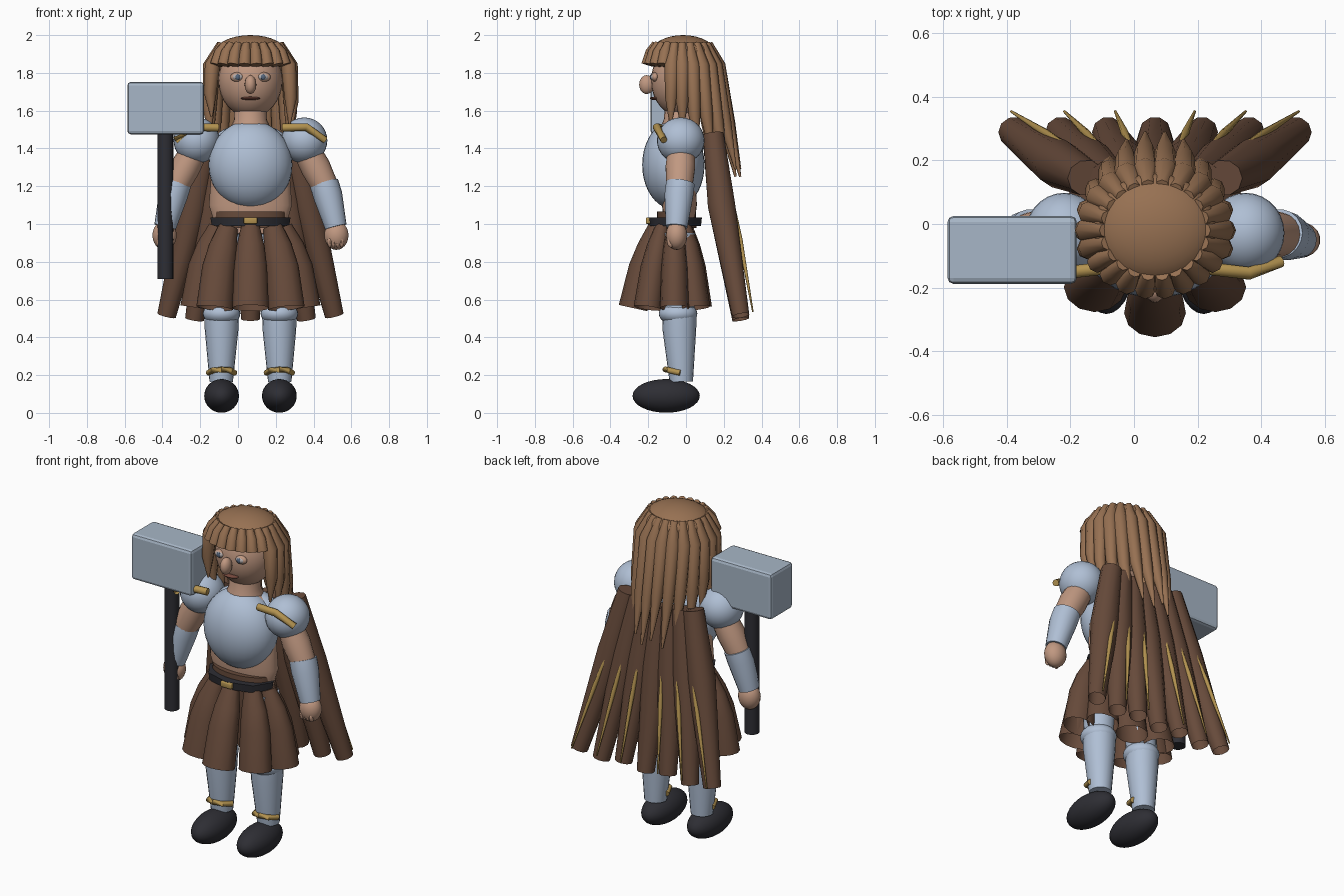
import bpy, bmesh, math
from mathutils import Vector, Matrix

if "Cube" in bpy.data.objects:
    bpy.data.objects.remove(bpy.data.objects["Cube"])

CX = 0.066  # body centre line


def material(name, rgb):
    m = bpy.data.materials.new(name)
    m.diffuse_color = (*rgb, 1)
    m.use_nodes = True
    m.node_tree.nodes["Principled BSDF"].inputs["Base Color"].default_value = m.diffuse_color
    return m


HAIR = material("hair_brown", (0.31, 0.165, 0.085))
CLOTH = material("dark_brown_cloth", (0.135, 0.069, 0.043))
STEEL = material("pale_blue_steel", (0.43, 0.52, 0.66))
HEAD_STEEL = material("grey_steel", (0.39, 0.47, 0.57))
SKIN = material("skin", (0.53, 0.315, 0.22))
GOLD = material("gold", (0.45, 0.29, 0.08))
DARK = material("charcoal", (0.027, 0.027, 0.034))
EYE = material("eye_grey", (0.45, 0.42, 0.42))
IRIS = material("iris_blue", (0.09, 0.13, 0.2))
LIP = material("lip_brown", (0.18, 0.065, 0.045))


def finish(name, bm, mat):
    bmesh.ops.recalc_face_normals(bm, faces=bm.faces)
    me = bpy.data.meshes.new(name)
    bm.to_mesh(me)
    bm.free()
    me.materials.append(mat)
    ob = bpy.data.objects.new(name, me)
    bpy.context.collection.objects.link(ob)
    return ob


def ball(name, loc, size, mat, seg=28, rings=16):
    bm = bmesh.new()
    mx = Matrix.Translation(loc) @ Matrix.Diagonal((*size, 1))
    bmesh.ops.create_uvsphere(bm, u_segments=seg, v_segments=rings, radius=1, matrix=mx)
    return finish(name, bm, mat)


def box(name, lo, hi, mat, bevel=0):
    lo, hi = Vector(lo), Vector(hi)
    bm = bmesh.new()
    mx = Matrix.Translation((lo + hi) / 2) @ Matrix.Diagonal((*(hi - lo), 1))
    bmesh.ops.create_cube(bm, size=1, matrix=mx)
    if bevel:
        bmesh.ops.bevel(bm, geom=bm.edges[:], offset=bevel, segments=2, profile=0.5, affect='EDGES')
    return finish(name, bm, mat)


def tube(name, pts, radii, mat, sides=8, squash=1.0, open_end=False):
    """Tube through points; squash flattens it along the y-ish axis."""
    pts = [Vector(p) for p in pts]
    bm = bmesh.new()
    rings = []
    for i, (p, r) in enumerate(zip(pts, radii)):
        t = (pts[min(i + 1, len(pts) - 1)] - pts[max(i - 1, 0)]).normalized()
        v = t.cross(Vector((1, 0, 0)) if abs(t.x) < 0.8 else Vector((0, 0, 1))).normalized()
        u = v.cross(t).normalized()
        ring = []
        for k in range(sides):
            a = 2 * math.pi * k / sides
            ring.append(bm.verts.new(p + u * r * math.cos(a) + v * r * squash * math.sin(a)))
        rings.append(ring)
    for a, b in zip(rings, rings[1:]):
        for k in range(sides):
            n = (k + 1) % sides
            bm.faces.new((a[k], a[n], b[n], b[k]))
    bm.faces.new(rings[0])
    if not open_end:
        bm.faces.new(rings[-1])
    return finish(name, bm, mat)


# head and face
ball("head", (CX, -0.02, 1.76), (0.17, 0.165, 0.195), SKIN)
ball("nose", (CX, -0.208, 1.738), (0.031, 0.04, 0.05), SKIN, 16, 10)
ball("mouth", (CX, -0.166, 1.665), (0.052, 0.026, 0.009), LIP, 16, 8)
for s in (-1, 1):
    ball("eyelid", (CX + s * 0.068, -0.163, 1.778), (0.039, 0.02, 0.026), SKIN, 16, 10)
    ball("eye", (CX + s * 0.068, -0.166, 1.778), (0.031, 0.022, 0.02), EYE, 16, 10)
    ball("iris", (CX + s * 0.067, -0.184, 1.778), (0.013, 0.007, 0.015), IRIS, 12, 8)
tube("neck", [(CX, -0.03, 1.48), (CX, -0.03, 1.55), (CX, -0.025, 1.63)], (0.12, 0.088, 0.085), SKIN, 20)

# hair: cap, blunt fringe and long pointed locks
ball("hair_cap", (CX, -0.015, 1.9), (0.195, 0.175, 0.1), HAIR)


def around(deg, rx, ry, z):
    a = math.radians(deg)
    return (CX + rx * math.sin(a), -0.02 - ry * math.cos(a), z)


COUNT = 22
for i in range(COUNT):
    deg = (i + 0.5) * 360 / COUNT
    off = min(deg, 360 - deg)
    root = around(deg, 0.155, 0.14, 1.955)
    if off < 62:
        tube("fringe_lock", [root, around(deg, 0.19, 0.165, 1.91), around(deg, 0.215, 0.185, 1.842)],
             (0.021, 0.031, 0.034), HAIR, 8)
    else:
        back = min(1, max(0, (off - 60) / 75))
        end = 1.59 - 0.34 * back + 0.04 * (i % 2)
        mid = 1.84 * 0.45 + end * 0.55
        tube("long_lock", [root, around(deg, 0.21, 0.19, 1.84),
                           around(deg, 0.222, 0.195 + 0.055 * back, mid),
                           around(deg, 0.215, 0.2 + 0.11 * back, end)],
             (0.022, 0.041, 0.033, 0.006), HAIR, 8)

# torso, breastplate and belt
tube("torso", [(CX, -0.035, z) for z in (0.95, 1.05, 1.1, 1.3, 1.45, 1.52)],
     (0.18, 0.205, 0.22, 0.205, 0.19, 0.1), SKIN, 28, 0.42)
ball("breastplate", (CX, -0.067, 1.313), (0.222, 0.165, 0.234), STEEL, 32, 20)
ball("upper_back", (CX, 0.0, 1.43), (0.2, 0.1, 0.1), STEEL)
tube("waistband", [(CX, -0.05, 0.98), (CX, -0.05, 1.065)], (0.19, 0.188), CLOTH, 24, 0.55)
tube("belt", [(CX, -0.06, 0.99), (CX, -0.06, 1.035)], (0.205, 0.212), DARK, 8, 0.68)
box("buckle", (CX - 0.036, -0.213, 1.001), (CX + 0.036, -0.18, 1.034), GOLD, 0.005)

# skirt of flared panels
panels = [(0, -0.28), (0, 0.06)] + [(s * x, y) for s in (-1, 1)
                                    for x, y in ((0.19, -0.2), (0.275, -0.06), (0.2, 0.05))]
for x, y in panels:
    ty = -0.06 + (y + 0.06) * 0.46
    tube("skirt_panel", [(CX + x * 0.62, ty, 0.985),
                         (CX + x * 0.76, ty * 0.7 + y * 0.3, 0.88),
                         (CX + x * 0.88, ty * 0.4 + y * 0.6, 0.77),
                         (CX + x, y, 0.555)], (0.05, 0.075, 0.088, 0.097), CLOTH, 12, 0.8, True)

# cape panels with gold seams
for i in range(-3, 4):
    side = abs(i) / 3
    tube("cape_panel", [(CX + i * 0.072, 0.145, 1.44 + 0.035 * side),
                        (CX + i * 0.1, 0.188, 1.1),
                        (CX + i * 0.148, 0.29, 0.495 + 0.02 * (abs(i) % 2))],
         (0.06, 0.08, 0.05), CLOTH, 10, 0.95, True)
for s in (-1, 1):
    for x in (0.125, 0.285, 0.452):
        tube("cape_seam", [(CX + s * x * 0.5, 0.21, 1.3), (CX + s * x * 0.76, 0.286, 0.92),
                           (CX + s * x, 0.354, 0.535)], (0.004, 0.013, 0.004), GOLD, 8)

for s in (-1, 1):
    def P(x, y, z):
        return (CX + s * x, y, z)

    # arms
    ball("pauldron", P(0.285, -0.028, 1.442), (0.122, 0.126, 0.122), STEEL)
    tube("shoulder_trim", [P(0.17, -0.14, 1.51), P(0.295, -0.155, 1.513), P(0.395, -0.118, 1.445)],
         (0.021, 0.021, 0.019), GOLD, 10)
    tube("upper_arm", [P(0.28, -0.025, 1.42), P(0.345, -0.03, 1.3), P(0.395, -0.035, 1.2)],
         (0.07, 0.079, 0.07), SKIN, 18)
    tube("forearm_guard", [P(0.39, -0.03, 1.215), P(0.41, -0.038, 1.15), P(0.452, -0.05, 0.985)],
         (0.077, 0.077, 0.058), STEEL, 18)
    ball("hand", P(0.455, -0.05, 0.94), (0.065, 0.057, 0.077), SKIN, 18, 12)
    for k in range(4):
        ball("finger", P(0.42 + k * 0.021, -0.08, 0.905), (0.013, 0.02, 0.03), SKIN, 10, 6)

    # legs and boots
    tube("thigh", [P(0.13, -0.04, 0.95), P(0.153, -0.04, 0.55)], (0.09, 0.085), STEEL, 18)
    ball("knee_guard", P(0.153, -0.042, 0.525), (0.099, 0.102, 0.062), STEEL)
    tube("greave", [P(0.153, -0.035, 0.54), P(0.153, -0.035, 0.44), P(0.155, -0.025, 0.165)],
         (0.092, 0.089, 0.062), STEEL, 20)
    tube("ankle_trim", [P(0.153 + dx, y, z) for dx, y, z in
                        ((-0.068, -0.03, 0.212), (-0.045, -0.09, 0.226), (0.0, -0.108, 0.23),
                         (0.045, -0.09, 0.226), (0.068, -0.03, 0.212))], [0.016] * 5, GOLD, 10)
    ball("boot", P(0.153, -0.105, 0.09), (0.092, 0.178, 0.089), DARK)

# smooth shading with sharp edges kept
tube("hammer_handle", [(-0.384, -0.082, 0.71), (-0.384, -0.082, 1.5)], (0.042, 0.042), DARK, 16)
bpy.ops.object.select_all(action='SELECT')
bpy.context.view_layer.objects.active = bpy.data.objects["head"]
bpy.ops.object.shade_smooth_by_angle(angle=math.radians(50))

# flat-faced hammer head
box("hammer_head", (-0.586, -0.188, 1.475), (-0.18, 0.025, 1.752), HEAD_STEEL, 0.018)
